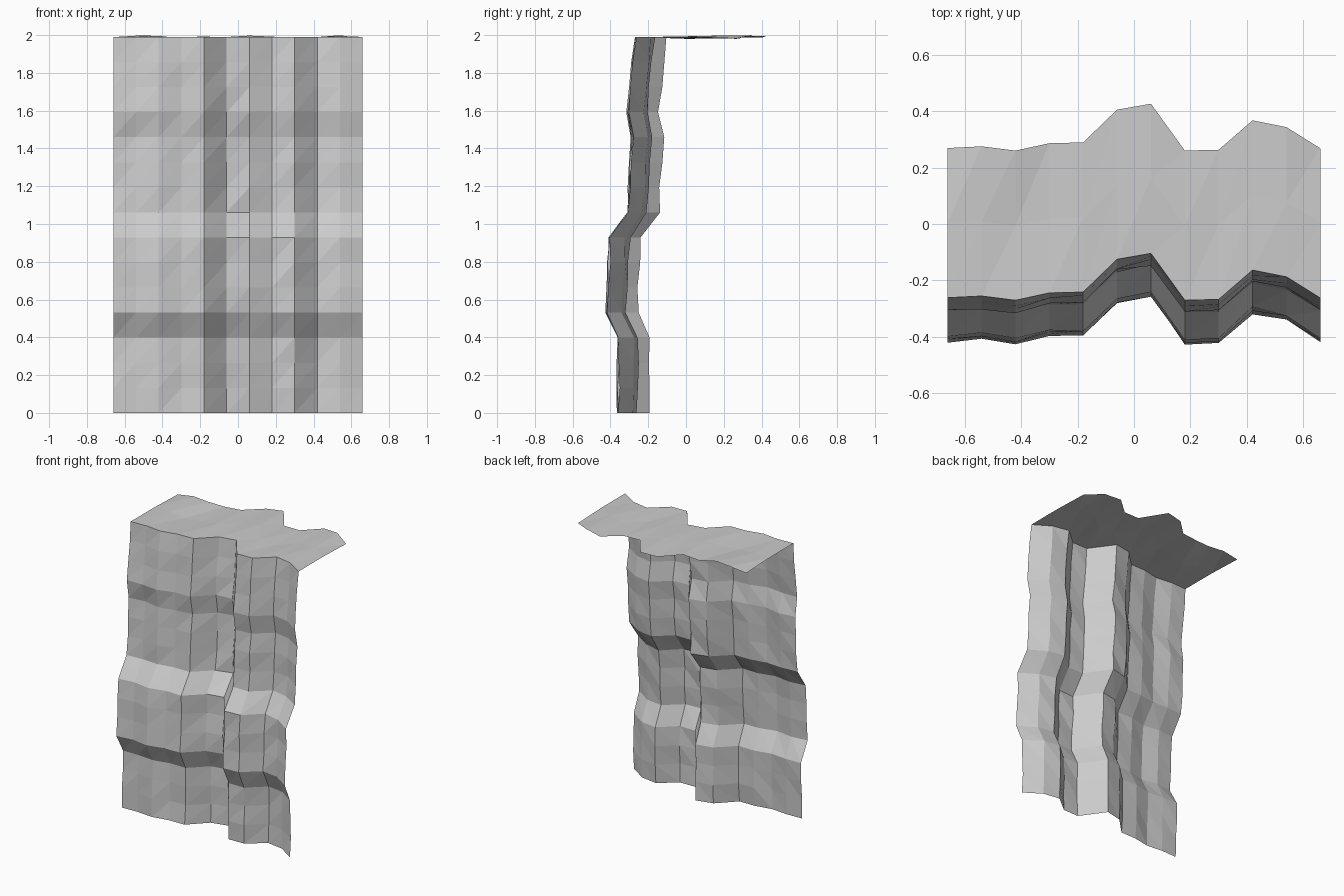
import bpy, bmesh, random

old = bpy.data.objects.get("Cube")
if old:
    bpy.data.objects.remove(old, do_unlink=True)
random.seed(4)

COLS, ROWS, TOP_ROWS = 11, 15, 2
WIDTH, HEIGHT, DEPTH = 1.32, 1.99, 0.53

# Rock outline at the cliff edge, one value per column line
outline = [-0.261, -0.255, -0.27, -0.244, -0.241, -0.125,
           -0.104, -0.27, -0.267, -0.163, -0.187, -0.262]
# Ledges: row number and how far the face is pushed forward there
ledges = [(0, -0.095), (3, -0.09), (4, -0.153), (7, -0.136),
          (8, -0.04), (11, -0.018), (12, -0.042), (15, 0.0)]


def ledge_offset(row):
    for (r0, a), (r1, b) in zip(ledges, ledges[1:]):
        if row <= r1:
            return a + (b - a) * (row - r0) / (r1 - r0)


def jitter(amount):
    return random.uniform(-amount, amount)


bm = bmesh.new()
grid = []
# Vertical face, from the foot to the edge
for r in range(ROWS + 1):
    rough = 0.0 if r == ROWS else 0.007
    grid.append([bm.verts.new((-WIDTH / 2 + WIDTH * c / COLS,
                               outline[c] + ledge_offset(r) + jitter(rough),
                               HEIGHT * r / ROWS)) for c in range(COLS + 1)])
# Flat ground running back from the edge
for r in range(1, TOP_ROWS + 1):
    grid.append([bm.verts.new((-WIDTH / 2 + WIDTH * c / COLS,
                               outline[c] + DEPTH * r / TOP_ROWS,
                               HEIGHT + jitter(0.01))) for c in range(COLS + 1)])
# Two triangles per cell, all split along the same diagonal
for low, high in zip(grid, grid[1:]):
    for c in range(COLS):
        a, b, d, e = low[c], low[c + 1], high[c + 1], high[c]
        bm.faces.new((a, b, d))
        bm.faces.new((a, d, e))

mesh = bpy.data.meshes.new("cliff_wall")
bm.to_mesh(mesh)
bm.free()
cliff = bpy.data.objects.new("cliff_wall", mesh)
bpy.context.scene.collection.objects.link(cliff)

# Pale grey stone
stone = bpy.data.materials.new("pale_grey_stone")
stone.use_nodes = True
grey = (0.6, 0.6, 0.6, 1.0)
stone.diffuse_color = grey
stone.node_tree.nodes["Principled BSDF"].inputs["Base Color"].default_value = grey
mesh.materials.append(stone)
